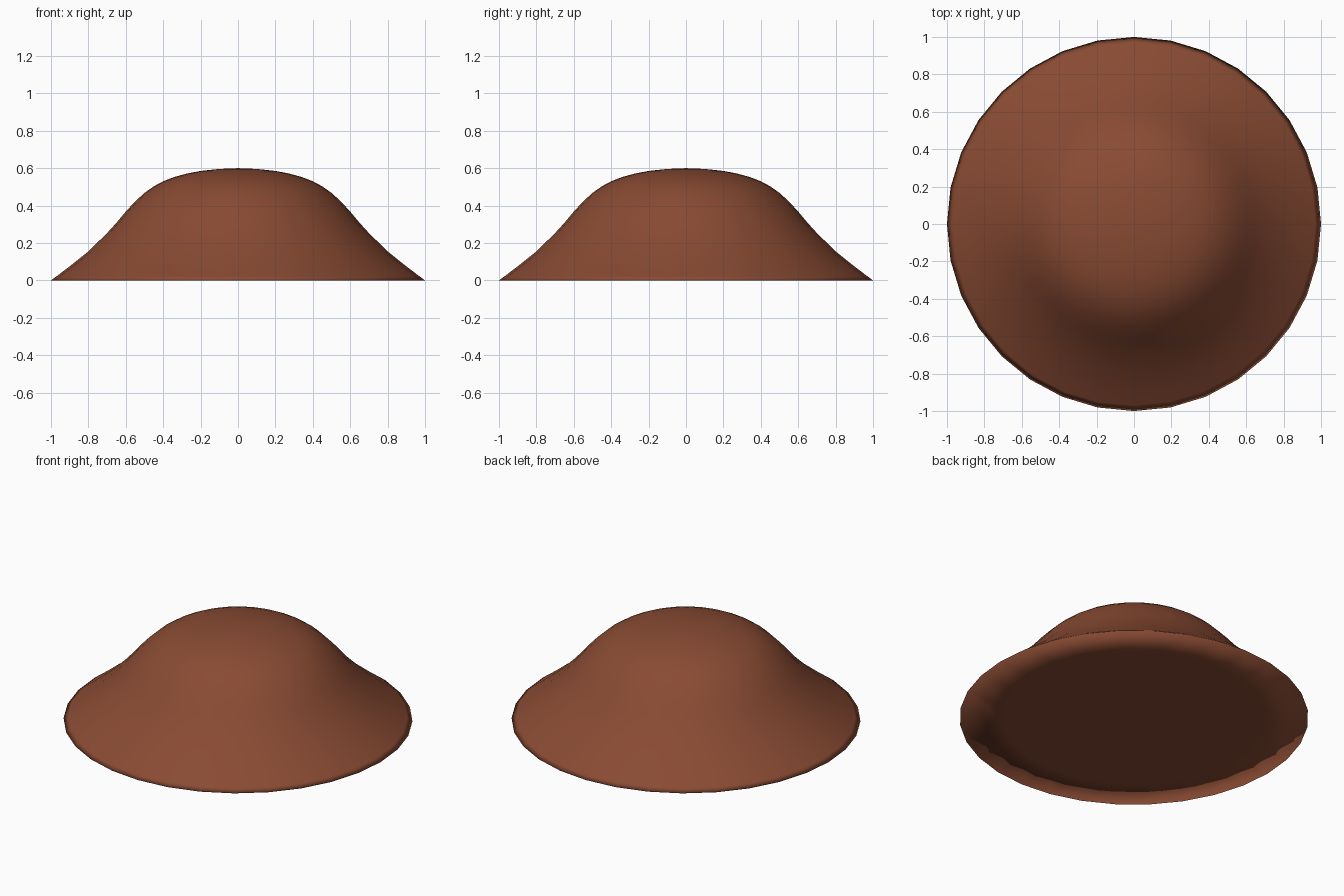
import bpy, bmesh
from math import sin, cos, tan, pi

if "Cube" in bpy.data.objects:
    bpy.data.objects.remove(bpy.data.objects["Cube"])

SEGMENTS = 32
GRID = SEGMENTS // 4
# Mound profile as (radius, height), from rim to crown
PROFILE = [(0.97, 0.022), (0.9, 0.075), (0.8, 0.155), (0.7, 0.253), (0.65, 0.308),
           (0.6, 0.368), (0.55, 0.422), (0.5, 0.468), (0.45, 0.503), (0.4, 0.53),
           (0.34, 0.553), (0.27, 0.572), (0.2, 0.585), (0.1, 0.596)]

bm = bmesh.new()


def disc_point(i, j):
    """Map a square grid position onto the unit disc."""
    a, b = 2 * i / GRID - 1, 2 * j / GRID - 1
    r = max(abs(a), abs(b))
    if r == 0:
        return (0, 0, 0)
    if abs(a) >= abs(b):
        t = b / a * pi / 4
        return (a * cos(t), a * sin(t), 0)
    t = a / b * pi / 4
    return (b * sin(t), b * cos(t), 0)


# Flat underside made of a quad grid
base = [[bm.verts.new(disc_point(i, j)) for j in range(GRID + 1)] for i in range(GRID + 1)]
for i in range(GRID):
    for j in range(GRID):
        bm.faces.new((base[i][j], base[i][j + 1], base[i + 1][j + 1], base[i + 1][j]))

# Rim loop, walked round the grid border, then rings up the mound
ring = ([base[k][0] for k in range(GRID)] + [base[GRID][k] for k in range(GRID)]
        + [base[GRID - k][GRID] for k in range(GRID)] + [base[0][GRID - k] for k in range(GRID)])
directions = [v.co.copy() for v in ring]
for radius, height in PROFILE:
    upper = [bm.verts.new((d.x * radius, d.y * radius, height)) for d in directions]
    for k in range(SEGMENTS):
        n = (k + 1) % SEGMENTS
        bm.faces.new((ring[k], ring[n], upper[n], upper[k]))
    ring = upper

# Crown
tip = bm.verts.new((0, 0, 0.6))
for k in range(SEGMENTS):
    bm.faces.new((ring[k], ring[(k + 1) % SEGMENTS], tip))

bmesh.ops.recalc_face_normals(bm, faces=bm.faces)
for f in bm.faces:
    f.smooth = True
mesh = bpy.data.meshes.new("mound")
bm.to_mesh(mesh)
bm.free()

# Earthy brown colour
mat = bpy.data.materials.new("brown_earth")
mat.diffuse_color = (0.25, 0.07, 0.033, 1)
mat.use_nodes = True
mat.node_tree.nodes["Principled BSDF"].inputs["Base Color"].default_value = mat.diffuse_color
mesh.materials.append(mat)
bpy.context.collection.objects.link(bpy.data.objects.new("mound", mesh))
